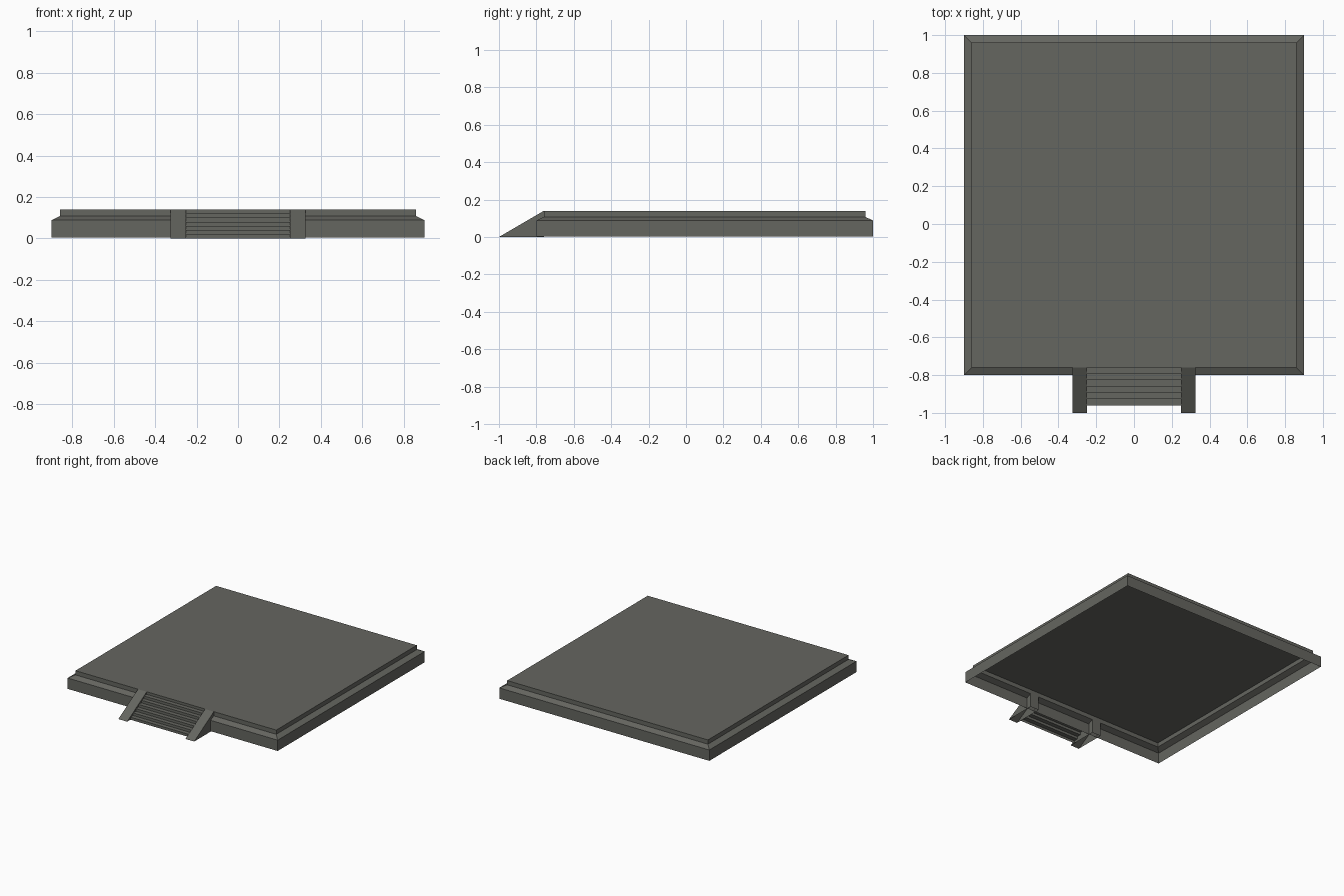
import bpy

if "Cube" in bpy.data.objects:
    bpy.data.objects.remove(bpy.data.objects["Cube"])

stone = bpy.data.materials.new("dark_grey_stone")
stone.diffuse_color = (0.13, 0.132, 0.117, 1)
stone.use_nodes = True
stone.node_tree.nodes["Principled BSDF"].inputs["Base Color"].default_value = stone.diffuse_color


def make(name, verts, faces):
    mesh = bpy.data.meshes.new(name)
    mesh.from_pydata(verts, [], faces)
    mesh.materials.append(stone)
    mesh.update()
    obj = bpy.data.objects.new(name, mesh)
    bpy.context.collection.objects.link(obj)
    return obj


# Platform: stacked square rings, capped on top, open underneath
CY = 0.1
rings = [(0.90, 0.004), (0.90, 0.088), (0.86, 0.107), (0.86, 0.14)]
verts, faces = [], []
for h, z in rings:
    verts += [(sx * h, CY + sy * h, z)
              for sx, sy in ((-1, -1), (1, -1), (1, 1), (-1, 1))]
for r in range(len(rings) - 1):
    for i in range(4):
        j = (i + 1) % 4
        faces.append((4 * r + i, 4 * r + j, 4 * r + 4 + j, 4 * r + 4 + i))
top = 4 * (len(rings) - 1)
faces.append((top, top + 1, top + 2, top + 3))
make("platform", verts, faces)

# Steps: zigzag of risers and treads, open underneath
STEPS, Y0, Y1, RISE = 6, -0.96, -0.76, 0.02
run = (Y1 - Y0) / STEPS
profile = [(Y0, 0.0)]
for i in range(STEPS):
    profile.append((Y0 + i * run, (i + 1) * RISE))
    profile.append((Y0 + (i + 1) * run, (i + 1) * RISE))
verts = [(x, y, z) for y, z in profile for x in (-0.25, 0.25)]
faces = [(2 * i, 2 * i + 1, 2 * i + 3, 2 * i + 2)
         for i in range(len(profile) - 1)]
make("steps", verts, faces)

# Sloping side walls of the stair: wedges, open underneath
for side, x0, x1 in (("left", -0.325, -0.25), ("right", 0.25, 0.325)):
    wedge = [(-1.0, 0.0), (-0.76, 0.0), (-0.76, 0.14)]
    verts = [(x, y, z) for x in (x0, x1) for y, z in wedge]
    make(side + "_stair_wall", verts,
         [(0, 2, 1), (3, 4, 5), (0, 3, 5, 2), (1, 2, 5, 4)])
